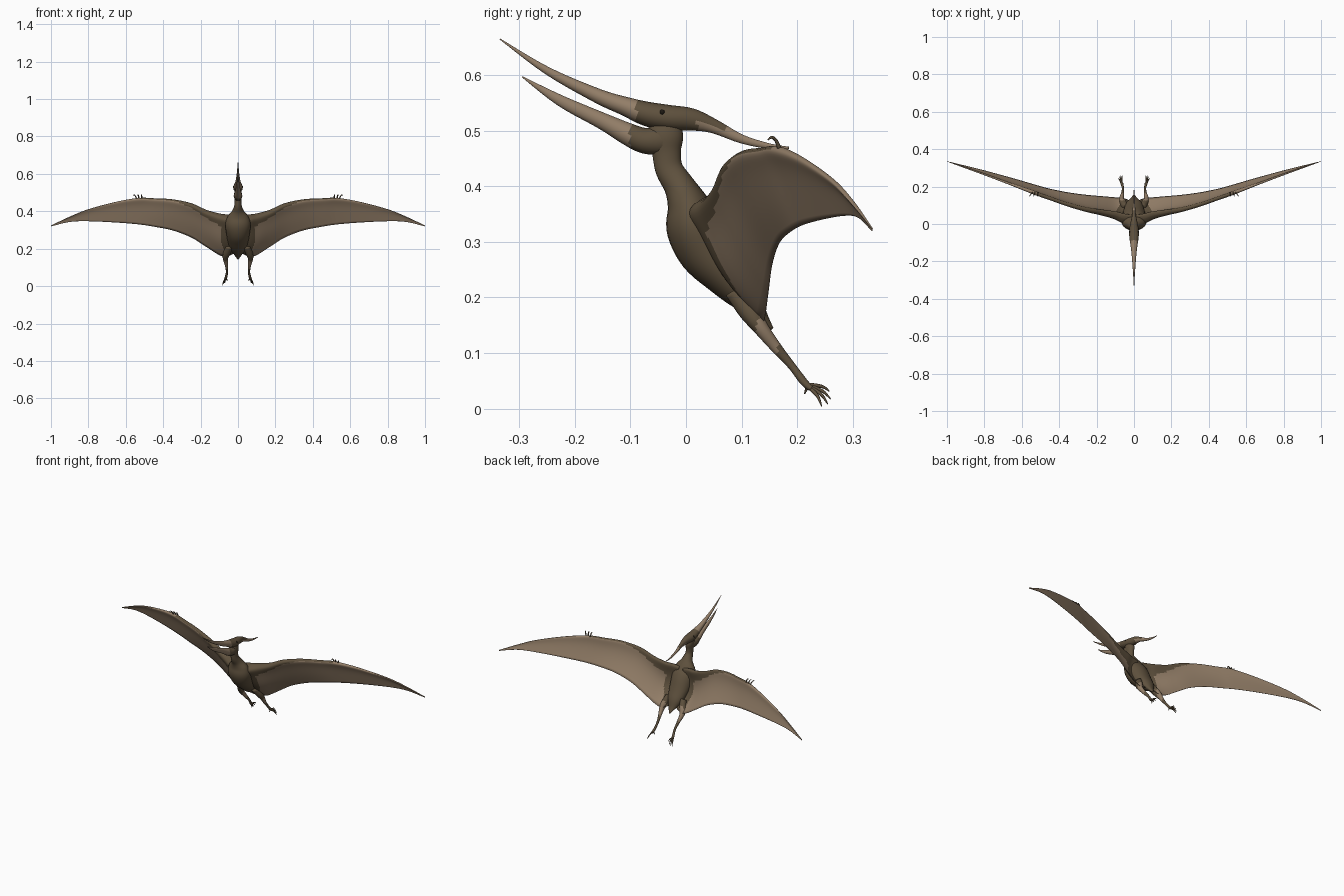
import bpy, bmesh, math
from mathutils import Vector

cube = bpy.data.objects.get("Cube")
if cube:
    bpy.data.objects.remove(cube)


def material(name, rgb):
    m = bpy.data.materials.new(name)
    m.use_nodes = True
    m.diffuse_color = (*rgb, 1)
    m.node_tree.nodes["Principled BSDF"].inputs["Base Color"].default_value = (*rgb, 1)
    return m


HIDE = material("dark brown hide", (0.115, 0.083, 0.048))
TAN = material("tan membrane", (0.30, 0.215, 0.142))
EYE = material("eye black", (0.012, 0.009, 0.006))


def smooth(rows, k=5):
    """Interpolate rows of numbers with a Catmull-Rom spline."""
    out = []
    for i in range(len(rows) - 1):
        a, b, c, d = (Vector(rows[max(0, min(len(rows) - 1, i + o))]) for o in (-1, 0, 1, 2))
        for s in range(k):
            t = s / k
            out.append(b + 0.5 * t * (c - a + t * (2 * a - 5 * b + 4 * c - d
                                                   + t * (3 * b - a - 3 * c + d))))
    return out + [Vector(rows[-1])]


def skin(name, rings, rule=None, side=1):
    """Join closed rings into a capped smooth skin; rule(centre, j) picks hide 0 or tan 1."""
    bm = bmesh.new()
    grid = [[bm.verts.new((p[0] * side, p[1], p[2])) for p in ring] for ring in rings]
    n = len(grid[0])
    for r0, r1 in zip(grid, grid[1:]):
        for j in range(n):
            f = bm.faces.new((r0[j], r0[(j + 1) % n], r1[(j + 1) % n], r1[j]))
            c = f.calc_center_median()
            f.material_index = rule(Vector((abs(c.x), c.y, c.z)), j) if rule else 0
    for cap, near in ((grid[0], 0), (grid[-1], -1)):
        f = bm.faces.new(cap)
        f.material_index = rule(Vector(rings[near][0]), 0) if rule else 0
    bmesh.ops.recalc_face_normals(bm, faces=bm.faces)
    for f in bm.faces:
        f.smooth = True
    mesh = bpy.data.meshes.new(name)
    bm.to_mesh(mesh)
    bm.free()
    for m in (HIDE, TAN):
        mesh.materials.append(m)
    ob = bpy.data.objects.new(name, mesh)
    bpy.context.collection.objects.link(ob)
    return ob


def loft(name, rows, rule=None, side=1, sides=16):
    """Elliptical tube through rows of x, y, z, half width, half depth."""
    rows = smooth(rows)
    rings = []
    for i, r in enumerate(rows):
        a, b = rows[max(0, i - 1)], rows[min(len(rows) - 1, i + 1)]
        tangent = Vector((0, b[1] - a[1], b[2] - a[2])).normalized()
        up = Vector((0, -tangent.z, tangent.y))
        w, d = max(r[3], 0.0006), max(r[4], 0.0006)
        rings.append([Vector(r[:3]) + Vector((w * math.cos(q), 0, 0)) + up * d * math.sin(q)
                      for q in (2 * math.pi * j / sides for j in range(sides))])
    return skin(name, rings, rule, side)


def centred(rows):
    return [(0, *r) for r in rows]


# Torso and neck
loft("body", centred([
    (.155, .143, .003, .003), (.135, .168, .02, .012), (.108, .202, .042, .03),
    (.075, .24, .055, .042), (.04, .285, .063, .054), (.015, .33, .068, .052),
    (.002, .37, .056, .037), (-.012, .4, .032, .028), (-.03, .43, .02, .025),
    (-.035, .46, .018, .026), (-.037, .49, .021, .032), (-.04, .52, .016, .026)]), sides=24)

# Head with long crest and upper beak, then the lower jaw
loft("head_crest_and_upper_beak", centred([
    (.185, .469, .001, .002), (.15, .472, .004, .005), (.1, .485, .006, .008),
    (.05, .508, .01, .013), (.01, .52, .018, .02), (-.03, .523, .025, .023),
    (-.07, .53, .025, .022), (-.11, .544, .019, .017), (-.16, .563, .013, .013),
    (-.25, .608, .006, .007), (-.335, .665, .001, .001)]),
    lambda c, j: int(c.y < -.09 or c.y > .075 or (c.y > .02 and c.z < .53 - .45 * c.y)))
loft("lower_jaw", centred([
    (-.02, .483, .014, .016), (-.045, .482, .021, .025), (-.075, .482, .023, .023),
    (-.105, .494, .019, .02), (-.15, .517, .013, .015), (-.226, .554, .007, .01),
    (-.295, .597, .001, .001)]), lambda c, j: int(c.y < -.1))

# Wing edges by span position: x, front y, front z, rear y, rear z, arm thickness, forward bulge
WING = [(.02, .02, .37, .125, .175, .03, .02), (.06, .03, .378, .138, .158, .027, .028),
        (.1, .045, .385, .142, .166, .022, .025), (.17, .058, .405, .148, .21, .016, .014),
        (.25, .072, .441, .155, .26, .012, .008), (.35, .1, .463, .168, .298, .01, .006),
        (.45, .135, .469, .188, .318, .009, .004), (.53, .163, .471, .21, .33, .009, .002),
        (.65, .208, .451, .245, .34, .006, .001), (.8, .264, .411, .286, .347, .004, 0),
        (.9, .3, .371, .311, .343, .003, 0), (1, .335, .324, .335, .319, .0005, 0)]
CHORD = 20


def wing_ring(row):
    x, fy, fz, ry, rz, thick, bulge = row
    front, rear = Vector((x, fy, fz)), Vector((x, ry, rz))
    normal = (rear - front).cross(Vector((1, .33, 0))).normalized()
    if normal.y > 0:
        normal.negate()
    upper, lower = [], []
    for j in range(CHORD + 1):
        t = (j / CHORD) ** 1.6
        mid = front.lerp(rear, t) + normal * bulge * math.sin(math.pi * t)
        h = .0007 + thick * 6.6 * math.sqrt(t) * math.exp(-8 * t)
        upper.append(mid - normal * h)
        lower.append(mid + normal * h)
    return upper + lower[::-1]


def wing_colour(c, j):
    j = j if j <= CHORD else 2 * CHORD + 1 - j
    t = (max(0, j + .5) / CHORD) ** 1.6
    band = .05 + .3 * max(0, 1 - c.x / .33)
    edge = .064 + .03 * math.sin(math.pi * min(1, max(0, (c.z - .17) / .2)))
    return int(c.x > edge and (c.x > .52 or t > band))


for label, side in (("left", 1), ("right", -1)):
    skin(label + "_wing", [wing_ring(r) for r in smooth(WING, 8)], wing_colour, side)

    # Three hooked fingers at the wrist
    for i in range(3):
        x = .515 + .014 * i
        loft(f"{label}_finger_{i + 1}", [
            (x, .168, .468, .004, .004), (x + .003 * i, .162, .482, .003, .003),
            (x + .006 * i, .154, .488, .0025, .0025), (x + .007 * i, .147, .483, .001, .001)],
            None, side, 8)

    # Leg with a pale knee
    loft(label + "_leg", [
        (.045, .09, .215, .02, .022), (.06, .115, .175, .02, .02), (.067, .134, .146, .014, .014),
        (.062, .162, .11, .008, .01), (.059, .19, .077, .006, .007),
        (.064, .212, .048, .007, .007), (.068, .225, .036, .007, .005)],
        lambda c, j: int(.128 < c.y < .165), side, 12)

    # Four spread toes and a short rear spur
    tips = [(.062, .258, .031), (.07, .26, .017), (.078, .255, .008), (.084, .244, .004),
            (.056, .213, .026)]
    for i, tip in enumerate(tips):
        start = Vector((.066, .216, .043))
        knuckle = start.lerp(Vector(tip), .6) + Vector((0, .003, .004))
        loft(f"{label}_toe_{i + 1}", [(*start, .005, .004), (*knuckle, .003, .003),
                                     (*tip, .001, .001)], None, side, 8)

    # Eye
    bpy.ops.mesh.primitive_uv_sphere_add(segments=12, ring_count=8, radius=.005,
                                         location=(side * .0215, -.043, .533))
    eye = bpy.context.object
    eye.name = label + "_eye"
    eye.data.materials.append(EYE)
    bpy.ops.object.shade_smooth_by_angle()
